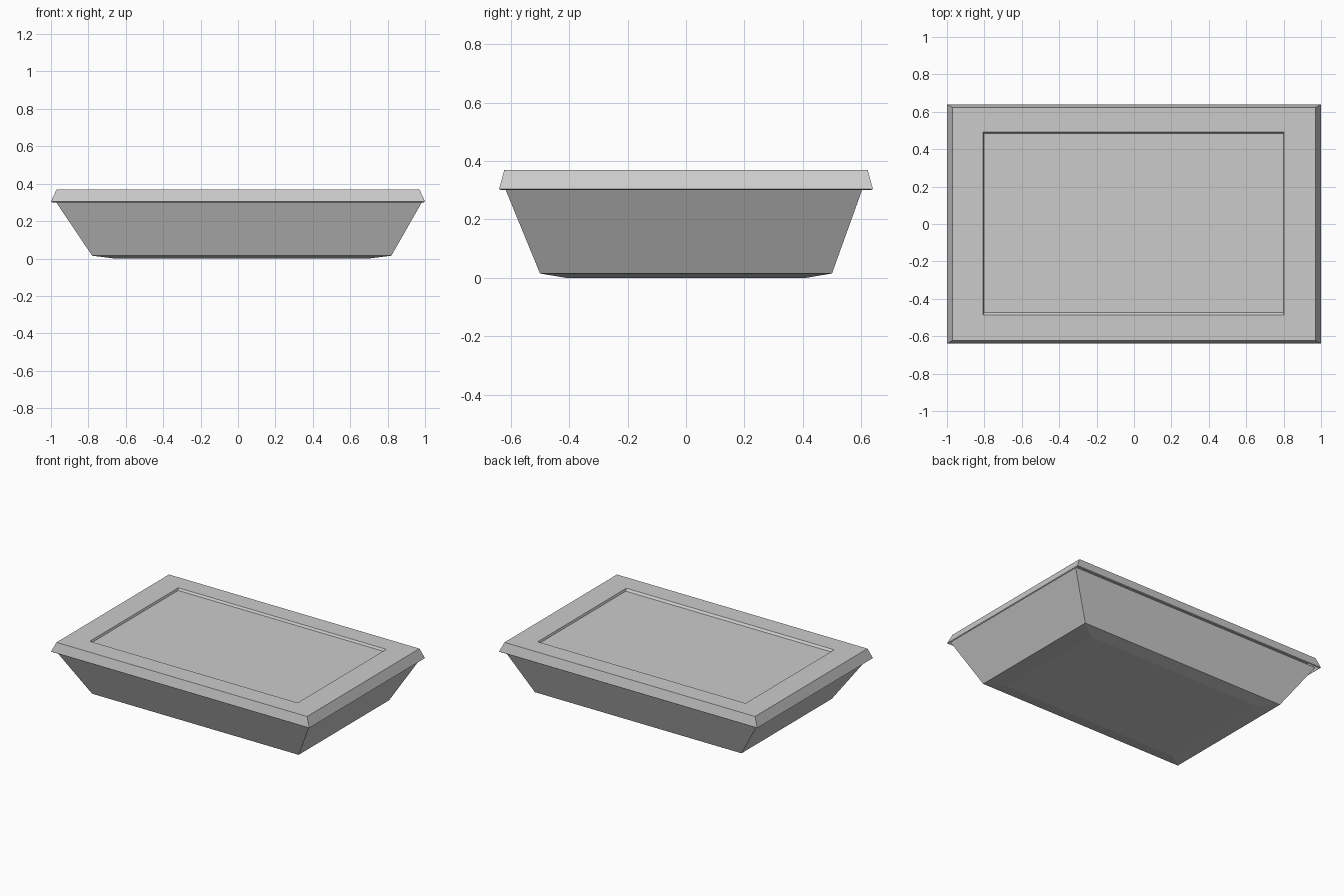
import bpy, bmesh

if "Cube" in bpy.data.objects:
    bpy.data.objects.remove(bpy.data.objects["Cube"])


def loft(name, rings, thickness):
    """Loft rectangles (x0, x1, y0, y1, z), cap the last one, give it wall thickness."""
    bm = bmesh.new()
    loops = [[bm.verts.new(p) for p in ((x0, y0, z), (x1, y0, z), (x1, y1, z), (x0, y1, z))]
             for x0, x1, y0, y1, z in rings]
    for a, b in zip(loops, loops[1:]):
        for i in range(4):
            j = (i + 1) % 4
            bm.faces.new((a[i], a[j], b[j], b[i]))
    bm.faces.new(loops[-1])
    # orient so the cap faces away from the open rim
    up = rings[-1][4] > rings[0][4]
    bm.normal_update()
    if (bm.faces[:][-1].normal.z > 0) != up:
        bmesh.ops.reverse_faces(bm, faces=bm.faces[:])
    mesh = bpy.data.meshes.new(name)
    bm.to_mesh(mesh)
    bm.free()
    ob = bpy.data.objects.new(name, mesh)
    bpy.context.collection.objects.link(ob)
    mod = ob.modifiers.new("wall", 'SOLIDIFY')
    mod.thickness = thickness
    mod.offset = -1
    return ob


# Tapered tray: open rim, sloping walls, slightly bulging base
loft("tray", [
    (-0.98, 0.99, -0.622, 0.607, 0.312),
    (-0.78, 0.82, -0.50, 0.50, 0.015),
    (-0.66, 0.70, -0.41, 0.41, 0.0),
], 0.01)

# Lid: flared skirt, flat border and shallow recessed panel
loft("lid", [
    (-1.0, 1.0, -0.64, 0.64, 0.305),
    (-0.97, 0.97, -0.622, 0.622, 0.37),
    (-0.807, 0.803, -0.487, 0.493, 0.37),
    (-0.802, 0.798, -0.474, 0.483, 0.356),
], 0.01)
